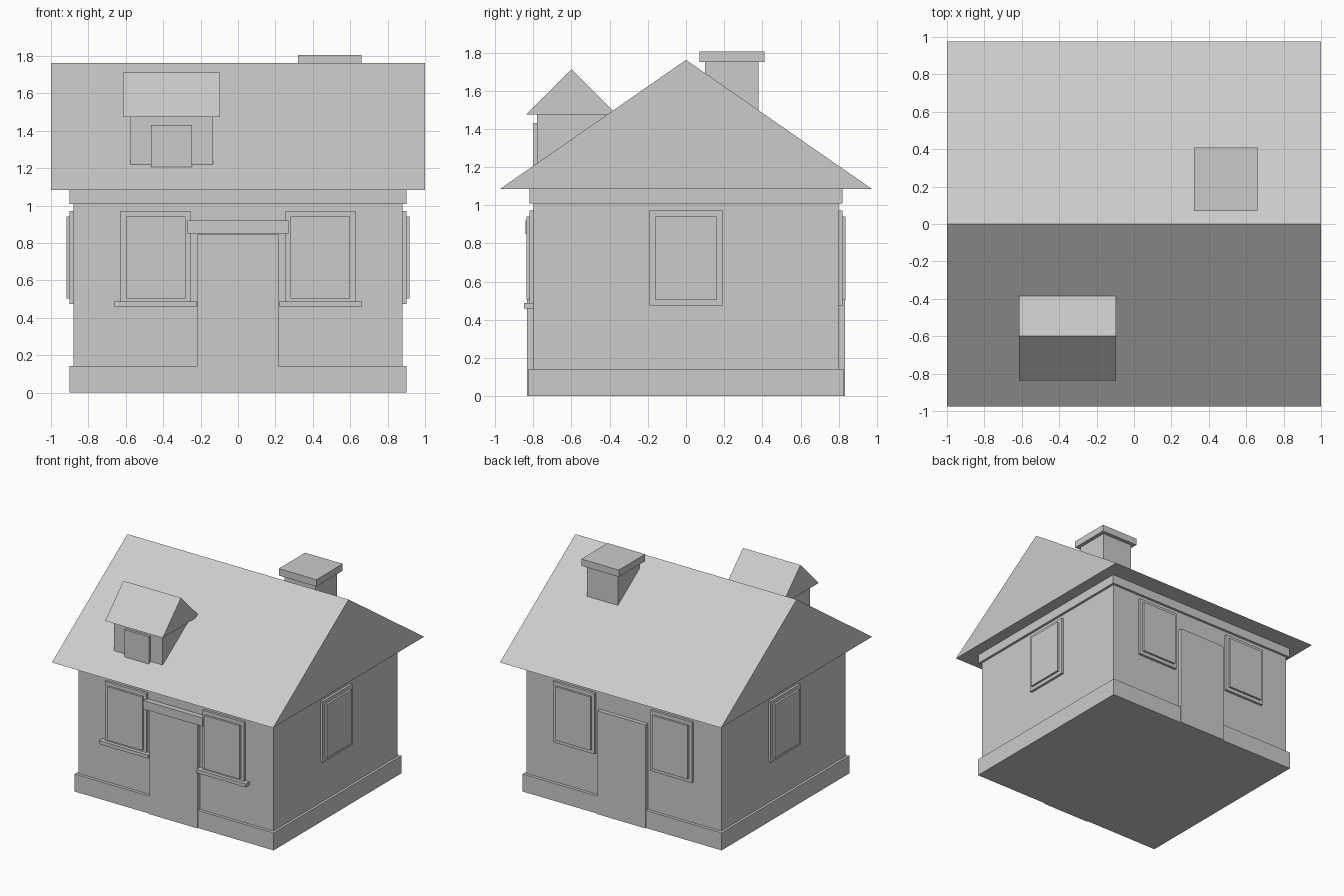
import bpy

if "Cube" in bpy.data.objects:
    bpy.data.objects.remove(bpy.data.objects["Cube"])


def box(name, x, y, z):
    """Axis-aligned box from (min, max) pairs."""
    v = [(a, b, c) for a in x for b in y for c in z]
    f = [(0, 1, 3, 2), (4, 6, 7, 5), (0, 4, 5, 1), (2, 3, 7, 6), (0, 2, 6, 4), (1, 5, 7, 3)]
    return make(name, v, f)


def gable(name, x, y_mid, half, z0, z1):
    """Triangular prism with its ridge along x."""
    v = [(a, *p) for a in x for p in ((y_mid - half, z0), (y_mid + half, z0), (y_mid, z1))]
    f = [(0, 2, 1), (3, 4, 5), (0, 1, 4, 3), (1, 2, 5, 4), (2, 0, 3, 5)]
    return make(name, v, f)


def make(name, verts, faces):
    me = bpy.data.meshes.new(name)
    me.from_pydata(verts, [], faces)
    ob = bpy.data.objects.new(name, me)
    bpy.context.collection.objects.link(ob)
    return ob


# House body
box("walls", (-.88, .88), (-.80, .80), (0, 1.03))
box("plinth", (-.90, .90), (-.825, .825), (0, .143))
box("cornice", (-.90, .90), (-.82, .82), (1.01, 1.085))
gable("roof", (-1, 1), 0, .975, 1.085, 1.762)

# Doors, and windows on front and back
for side, s in (("front", -1), ("back", 1)):
    box(side + "_door", (-.217, .217), sorted((s * .79, s * .833)), (0, .845))
    for hand, c in (("left", -.44), ("right", .44)):
        tag = f"{side}_{hand}_window_"
        box(tag + "frame", (c - .187, c + .187), sorted((s * .79, s * .82)), (.475, .972))
        box(tag + "pane", (c - .16, c + .16), sorted((s * .79, s * .836)), (.505, .942))

# Front sills and door lintel
for hand, c in (("left", -.44), ("right", .44)):
    box(f"front_{hand}_sill", (c - .222, c + .222), (-.848, -.79), (.46, .488))
box("door_lintel", (-.27, .27), (-.842, -.79), (.85, .92))

# Side windows
for hand, s in (("left", -1), ("right", 1)):
    box(hand + "_side_window_frame", sorted((s * .87, s * .90)), (-.192, .192), (.475, .972))
    box(hand + "_side_window_pane", sorted((s * .87, s * .917)), (-.16, .16), (.505, .942))

# Dormer
box("dormer_body", (-.575, -.135), (-.78, -.42), (1.20, 1.477))
box("dormer_window", (-.465, -.245), (-.80, -.77), (1.205, 1.43))
gable("dormer_roof", (-.615, -.095), -.6, .237, 1.475, 1.712)

# Chimney
box("chimney_stack", (.35, .63), (.10, .38), (1.45, 1.76))
box("chimney_cap", (.32, .66), (.07, .41), (1.75, 1.806))
